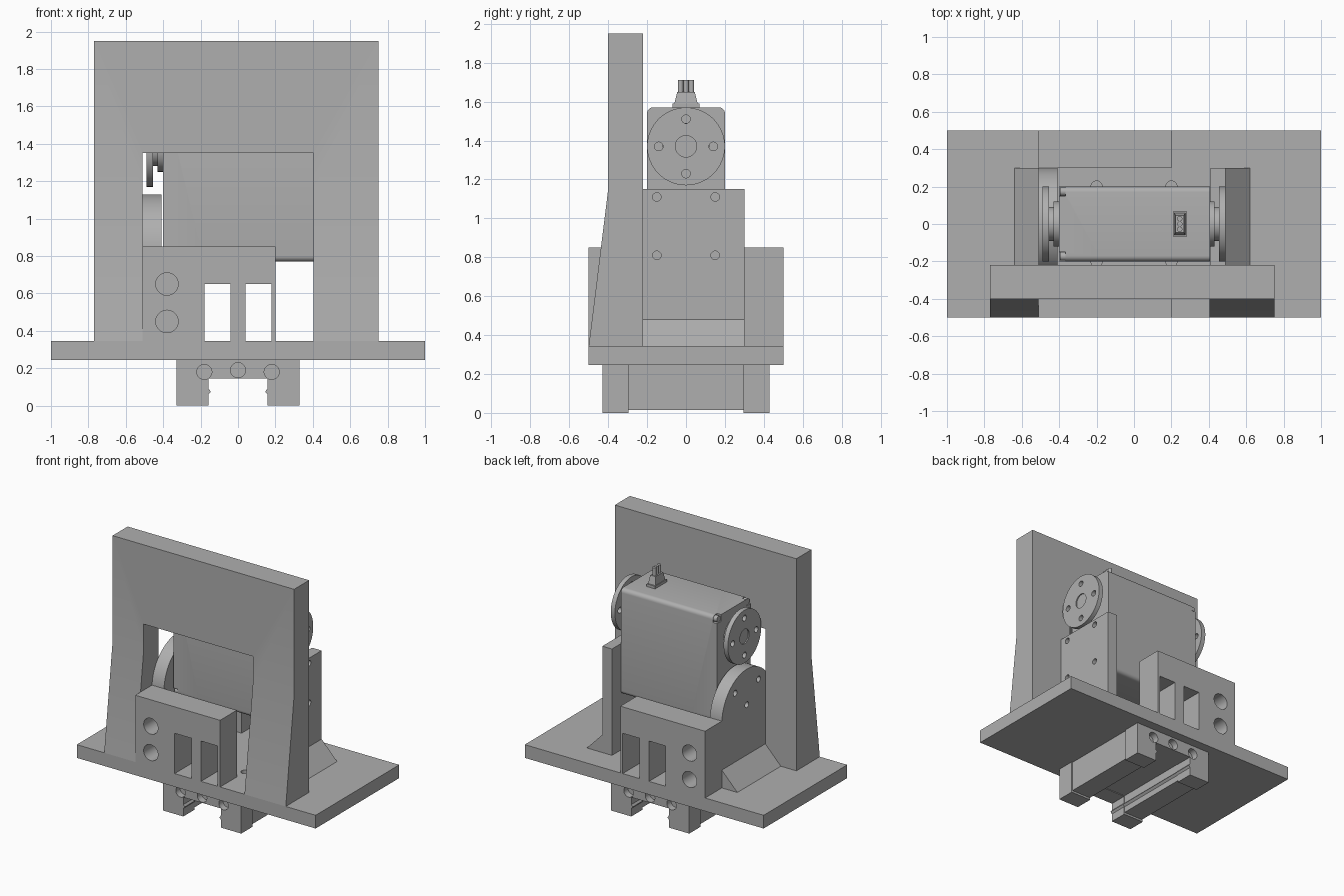
import bpy, bmesh, math
from mathutils import Vector

old = bpy.data.objects.get("Cube")
if old:
    bpy.data.objects.remove(old, do_unlink=True)

GREY = (0.43, 0.43, 0.43, 1)
grey = bpy.data.materials.new("plain grey")
grey.use_nodes = True
grey.diffuse_color = GREY
grey.node_tree.nodes["Principled BSDF"].inputs["Base Color"].default_value = GREY


def place(axis, u, v, w):
    """Put a 2D profile point (u, v) at distance w along the axis."""
    return Vector({"x": (w, u, v), "y": (u, w, v), "z": (u, v, w)}[axis])


def prism(name, axis, pts, a, b, top=1.0):
    """Extrude a profile from a to b; top scales the far end."""
    bm = bmesh.new()
    cu = sum(p[0] for p in pts) / len(pts)
    cv = sum(p[1] for p in pts) / len(pts)
    near = [bm.verts.new(place(axis, u, v, a)) for u, v in pts]
    far = [bm.verts.new(place(axis, cu + (u - cu) * top, cv + (v - cv) * top, b))
           for u, v in pts]
    n = len(pts)
    bm.faces.new(near)
    bm.faces.new(far[::-1])
    for i in range(n):
        j = (i + 1) % n
        bm.faces.new((near[i], far[i], far[j], near[j]))
    bmesh.ops.recalc_face_normals(bm, faces=bm.faces[:])
    mesh = bpy.data.meshes.new(name)
    bm.to_mesh(mesh)
    bm.free()
    mesh.materials.append(grey)
    ob = bpy.data.objects.new(name, mesh)
    bpy.context.collection.objects.link(ob)
    return ob


def rect(u0, u1, v0, v1):
    return [(u0, v0), (u1, v0), (u1, v1), (u0, v1)]


def arc(u, v, r, start=0, sweep=360, n=40):
    steps = n if sweep == 360 else n + 1
    return [(u + r * math.cos(math.radians(start + sweep * i / n)),
             v + r * math.sin(math.radians(start + sweep * i / n))) for i in range(steps)]


def rounded(u0, u1, v0, v1, r):
    pts = []
    for u, v, s in ((u1 - r, v1 - r, 0), (u0 + r, v1 - r, 90),
                    (u0 + r, v0 + r, 180), (u1 - r, v0 + r, 270)):
        pts += arc(u, v, r, s, 90, 6)
    return pts


def cut(ob, axis, profiles, a, b):
    """Subtract extruded profiles from an object."""
    for pts in profiles:
        tool = prism("cutter", axis, pts, a, b)
        tool.hide_render = True
        mod = ob.modifiers.new("cut", "BOOLEAN")
        mod.operation, mod.solver, mod.object = "DIFFERENCE", "EXACT", tool
        bpy.context.view_layer.objects.active = ob
        bpy.ops.object.modifier_apply(modifier=mod.name)
        bpy.data.objects.remove(tool, do_unlink=True)


FLOOR = 0.345

# Base plate with four mounting holes
plate = prism("base_plate", "z", rect(-1, 1, -0.5, 0.5), 0.245, FLOOR)
cut(plate, "z", [arc(x, y, 0.03) for x in (-0.2, 0.2) for y in (-0.2, 0.2)], 0.2, 0.4)

# Upright frame with flared legs and a gateway
frame = prism("upright_frame", "x",
              [(-0.22, FLOOR), (-0.5, FLOOR), (-0.4, 1.15), (-0.4, 1.95), (-0.22, 1.95)],
              -0.77, 0.75)
cut(frame, "y", [rect(-0.51, 0.405, 0.2, 1.35)], -0.7, 0)

# Front and back blocks with slots and blind holes
for name, y0, y1, h0, h1 in (("front_block", -0.5, -0.3, -0.6, -0.35),
                             ("back_block", 0.3, 0.5, 0.35, 0.6)):
    block = prism(name, "y", rect(-0.51, 0.2, FLOOR, 0.85), y0, y1)
    cut(block, "y", [rect(-0.18, -0.04, 0.3, 0.65), rect(0.04, 0.18, 0.3, 0.65)],
        y0 - 0.1, y1 + 0.1)
    cut(block, "y", [arc(-0.38, z, 0.06) for z in (0.45, 0.65)], h0, h1)

# Round-topped bracket
bracket = prism("round_bracket", "x",
                [(-0.3, FLOOR), (0.3, FLOOR)] + arc(0, 0.83, 0.3, 0, 180), -0.51, -0.41)
cut(bracket, "x", [arc(y, z, 0.022, n=20) for y, z in
                   ((-0.14, 1.0), (0.14, 1.0), (0, 0.86))], -0.6, -0.3)

# Square bracket
bracket = prism("square_bracket", "x", rect(-0.23, 0.3, FLOOR, 1.15), 0.41, 0.49)
cut(bracket, "x", [arc(y, z, 0.022, n=20) for y in (-0.15, 0.15) for z in (0.81, 1.11)],
    0.3, 0.6)

# Sloped gussets beside the brackets
for name, x0, x1 in (("left_gusset", 0.49, 0.62), ("right_gusset", -0.51, -0.64)):
    prism(name, "y", [(x0, FLOOR), (x1, FLOOR), (x0, 0.48)], -0.22, 0.3)

# Motor case in three sections
case = rounded(-0.2, 0.2, 0.77, 1.57, 0.03)
prism("motor_left_cover", "x", case, 0.22, 0.405)
prism("motor_middle", "x", case, -0.19, 0.22)
cover = prism("motor_right_cover", "x", case, -0.4, -0.19)
corners = [(sy, sz) for sy in (-1, 1) for sz in (-1, 1)]
cut(cover, "x", [rect(*sorted((sy * 0.15, sy * 0.25)),
                      *sorted((1.17 + sz * 0.35, 1.17 + sz * 0.45)))
                 for sy, sz in corners], -0.5, -0.365)
for sy, sz in corners:
    prism("case_screw", "x", arc(sy * 0.173, 1.17 + sz * 0.373, 0.023, n=20), -0.395, -0.36)

# Output horns on both ends
AXLE = 1.37
for side, s in (("left", 1), ("right", -1)):
    horn = prism(side + "_horn", "x", arc(0, AXLE, 0.2, n=64), s * 0.455, s * 0.49)
    holes = [arc(0.14 * math.cos(k * math.pi / 2), AXLE + 0.14 * math.sin(k * math.pi / 2),
                 0.022, n=20) for k in range(4)]
    cut(horn, "x", holes, s * 0.44, s * 0.55)
    cut(horn, "x", [arc(0, AXLE, 0.055)], s * 0.482, s * 0.55)
    prism(side + "_horn_hub", "x", arc(0, AXLE, 0.09), s * 0.43, s * 0.456)
    prism(side + "_horn_collar", "x", arc(0, AXLE, 0.12), s * 0.395, s * 0.43)

# Cable connector on top of the motor
prism("connector_base", "z", rect(0.21, 0.28, -0.07, 0.07), 1.565, 1.59)
prism("connector_boot", "z", rect(0.215, 0.275, -0.06, 0.06), 1.59, 1.65, 0.75)
for y in (-0.028, 0, 0.028):
    prism("connector_wire", "z", arc(0.245, y, 0.014, n=16), 1.64, 1.71)


def channel(outer, inner, bottom, roof, ridge):
    """Half of the slider section mirrored into a full U profile."""
    half = [(outer, 0.245), (outer, bottom), (inner, bottom), (inner, 0.06),
            (inner - ridge, 0.075), (inner, 0.09), (inner, roof)]
    return half + [(-x, z) for x, z in reversed(half)]


# Slider carriage with end caps below the plate
prism("carriage_body", "y", channel(0.32, 0.16, 0.015, 0.15, 0.015), -0.3, 0.3)
for name, y0, y1, h0, h1 in (("front_end_cap", -0.43, -0.295, -0.5, -0.38),
                             ("back_end_cap", 0.295, 0.43, 0.38, 0.5)):
    cap = prism(name, "y", channel(0.328, 0.157, 0.0, 0.145, 0.012), y0, y1)
    cut(cap, "y", [arc(x, z, 0.04) for x, z in ((-0.18, 0.18), (0, 0.19), (0.18, 0.18))],
        h0, h1)

# Smooth the round surfaces, keep edges sharp
bpy.ops.object.select_all(action="DESELECT")
for ob in bpy.context.collection.objects:
    if ob.type == "MESH":
        ob.select_set(True)
        bpy.context.view_layer.objects.active = ob
bpy.ops.object.shade_smooth_by_angle(angle=math.radians(30))
